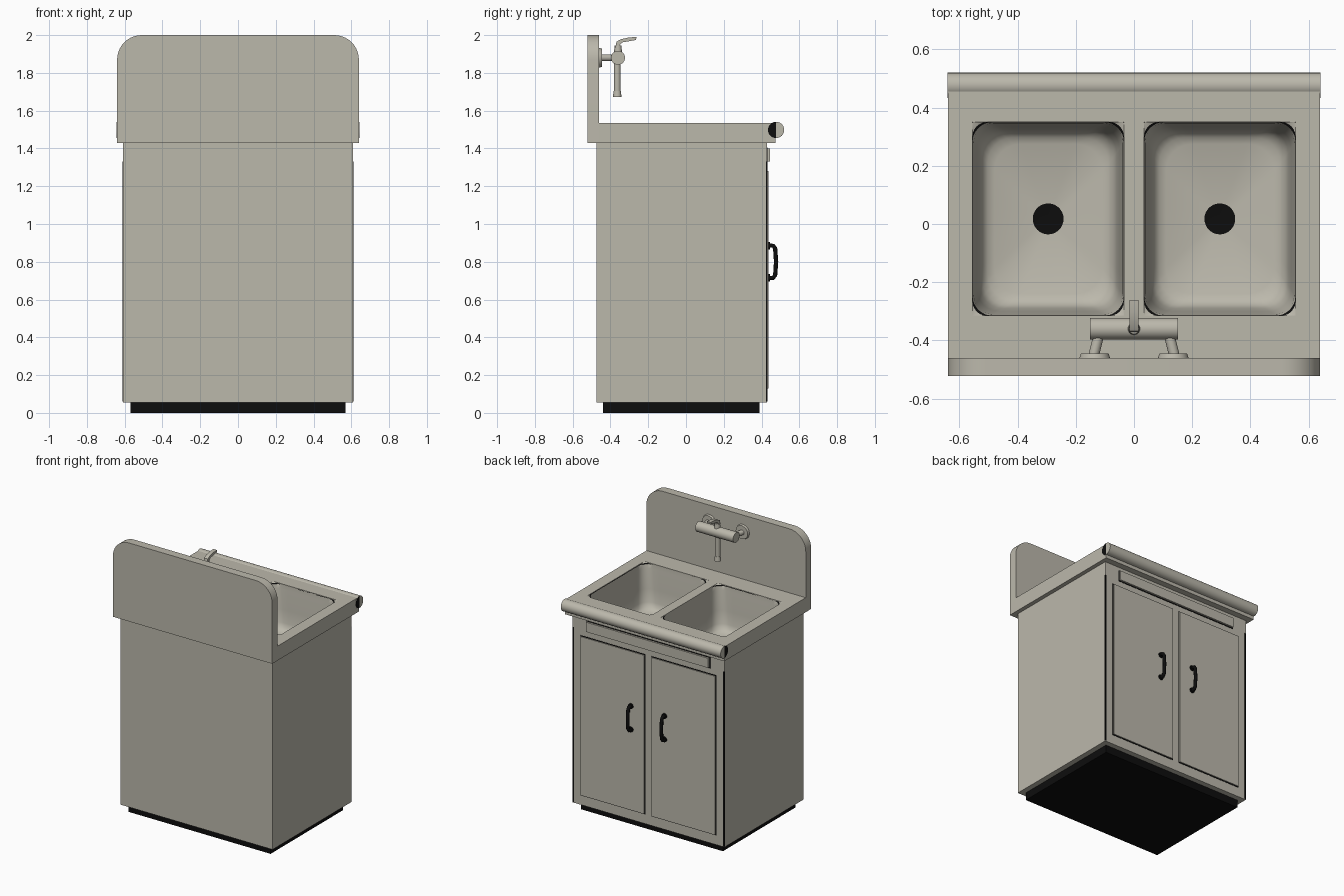
import bpy, bmesh, math
from mathutils import Vector

if "Cube" in bpy.data.objects:
    bpy.data.objects.remove(bpy.data.objects["Cube"])


def material(name, rgb):
    m = bpy.data.materials.new(name)
    m.diffuse_color = (*rgb, 1)
    m.use_nodes = True
    m.node_tree.nodes["Principled BSDF"].inputs["Base Color"].default_value = m.diffuse_color
    return m


GREY = material("warm_grey", (0.50, 0.48, 0.41))
BLACK = material("black", (0.004, 0.004, 0.004))


def finish(name, bm, mats, smooth=False, recalc=True):
    if recalc:
        bmesh.ops.recalc_face_normals(bm, faces=bm.faces)
    me = bpy.data.meshes.new(name)
    bm.to_mesh(me)
    bm.free()
    for m in mats:
        me.materials.append(m)
    ob = bpy.data.objects.new(name, me)
    bpy.context.collection.objects.link(ob)
    if smooth:
        bpy.ops.object.select_all(action='DESELECT')
        ob.select_set(True)
        bpy.context.view_layer.objects.active = ob
        bpy.ops.object.shade_smooth_by_angle(angle=math.radians(35))
    return ob


def box(name, x, y, z, mat, open_top=False):
    bm = bmesh.new()
    bmesh.ops.create_cube(bm, size=1)
    for v in bm.verts:
        v.co = [r[0] + (c + 0.5) * (r[1] - r[0]) for c, r in zip(v.co, (x, y, z))]
    if open_top:
        bm.faces.ensure_lookup_table()
        top = max(bm.faces, key=lambda f: f.calc_center_median().z)
        bmesh.ops.delete(bm, geom=[top], context='FACES')
    return finish(name, bm, [mat])


def rod(name, a, b, r1, r2=None, mat=GREY, n=24):
    """Capped cylinder or cone from point a to point b."""
    a, b = Vector(a), Vector(b)
    bm = bmesh.new()
    bmesh.ops.create_cone(bm, cap_ends=True, segments=n, radius1=r1,
                          radius2=r1 if r2 is None else r2, depth=(b - a).length)
    q = (b - a).to_track_quat('Z', 'Y')
    for v in bm.verts:
        v.co = q @ v.co + (a + b) / 2
    return finish(name, bm, [mat], True)


def prism(name, pts, axis, lo, hi, mat=GREY):
    """Extrude a 2D outline along x (points are y,z) or y (points are x,z)."""
    bm = bmesh.new()
    place = (lambda p, d: (d, p[0], p[1])) if axis == 'x' else (lambda p, d: (p[0], d, p[1]))
    f = bm.faces.new([bm.verts.new(place(p, lo)) for p in pts])
    ext = bmesh.ops.extrude_face_region(bm, geom=[f])['geom']
    move = Vector(place((0, 0), hi - lo))
    for v in ext:
        if isinstance(v, bmesh.types.BMVert):
            v.co += move
    return finish(name, bm, [mat], True)


# Cabinet and recessed plinth
box("plinth", (-0.57, 0.57), (-0.44, 0.39), (0, 0.06), BLACK)
box("cabinet", (-0.61, 0.61), (-0.475, 0.43), (0.055, 1.432), GREY, open_top=True)
box("drawer_panel", (-0.49, 0.49), (0.425, 0.445), (1.33, 1.40), GREY)
box("drawer_panel_gap", (-0.496, 0.496), (0.425, 0.432), (1.324, 1.406), BLACK)

# Doors with dark gaps and bowed handles
for s, side in ((-1, "left"), (1, "right")):
    def span(a, b):
        return tuple(sorted((s * a, s * b)))
    box(side + "_door_gap", span(0.024, 0.546), (0.425, 0.432), (0.124, 1.286), BLACK)
    box(side + "_door", span(0.03, 0.54), (0.425, 0.438), (0.13, 1.28), GREY)
    box(side + "_corner_gap", span(0.60, 0.611), (0.424, 0.431), (0.06, 1.33), BLACK)
    cu = bpy.data.curves.new(side + "_handle", 'CURVE')
    cu.dimensions = '3D'
    cu.bevel_depth = 0.012
    cu.bevel_resolution = 3
    cu.use_fill_caps = True
    path = [(0.43, 0.715), (0.462, 0.715), (0.472, 0.73), (0.477, 0.80),
            (0.472, 0.87), (0.462, 0.885), (0.43, 0.885)]
    sp = cu.splines.new('POLY')
    sp.points.add(len(path) - 1)
    for p, (y, z) in zip(sp.points, path):
        p.co = (s * 0.135, y, z, 1)
    cu.materials.append(BLACK)
    bpy.context.collection.objects.link(bpy.data.objects.new(side + "_handle", cu))
    for z in (0.715, 0.885):
        rod(side + "_handle_foot", (s * 0.135, 0.43, z), (s * 0.135, 0.446, z), 0.019, mat=BLACK, n=16)

# Countertop with two rectangular openings
xs = [-0.64, -0.555, -0.035, 0.035, 0.555, 0.64]
ys = [-0.462, -0.315, 0.35, 0.475]
bm = bmesh.new()
for z, flip in ((1.535, False), (1.43, True)):
    g = [[bm.verts.new((x, y, z)) for y in ys] for x in xs]
    for i in range(5):
        for j in range(3):
            if not (j == 1 and i in (1, 3)):
                q = [g[i][j], g[i + 1][j], g[i + 1][j + 1], g[i][j + 1]]
                bm.faces.new(q[::-1] if flip else q)
edges = [e for e in bm.edges if e.is_boundary]
for e in edges:
    a, b = e.verts
    if a.co.z > 1.5:
        low = [next(v for v in bm.verts if v.co.z < 1.5 and (v.co.xy - p.co.xy).length < 1e-5)
               for p in (a, b)]
        bm.faces.new((a, b, low[1], low[0]))
finish("countertop", bm, [GREY])

# Splashback with rounded upper corners
R = 0.13
outline = [(-0.64, 1.43), (0.64, 1.43)]
for cx, start in ((0.64 - R, 0), (-0.64 + R, 90)):
    for k in range(11):
        t = math.radians(start + k * 9)
        outline.append((cx + R * math.cos(t), 2.0 - R + R * math.sin(t)))
prism("splashback", outline, 'y', -0.522, -0.46)

# Rolled front edge, with a dark inner half on each end
bm = bmesh.new()
bmesh.ops.create_cone(bm, cap_ends=True, cap_tris=True, segments=32,
                      radius1=0.043, radius2=0.043, depth=1.284)
for v in bm.verts:
    x, y, z = v.co
    v.co = (z, 0.477 + x, 1.498 + y)
for f in bm.faces:
    c = f.calc_center_median()
    if abs(c.x) > 0.6 and c.y < 0.477:
        f.material_index = 1
finish("front_roll", bm, [GREY, BLACK], True)


# Basins: rounded rectangles lofted down to a round drain
def ring(hx, hy, r, z):
    corners = []
    for sx, sy, start in ((1, 1, 0), (-1, 1, 90), (-1, -1, 180), (1, -1, 270)):
        corners.append([Vector((sx * (hx - r) + r * math.cos(math.radians(start + k * 15)),
                                sy * (hy - r) + r * math.sin(math.radians(start + k * 15)), z))
                        for k in range(7)])
    pts = []
    for i, c in enumerate(corners):
        nxt = corners[(i + 1) % 4][0]
        pts += c + [c[-1].lerp(nxt, k / 8) for k in range(1, 8)]
    return pts


levels = [(0, 0.002, 1.535), (0, 0.048, 1.531), (0, 0.066, 1.527), (0.004, 0.068, 1.50),
          (0.015, 0.075, 1.36), (0.025, 0.08, 1.27), (0.035, 0.085, 1.24),
          (0.052, 0.09, 1.222), (0.075, 0.09, 1.215)]
for s, side in ((-1, "left"), (1, "right")):
    rings = [ring(0.26 - i, 0.3325 - i, r, z) for i, r, z in levels]
    drain = []
    for p in rings[-1]:
        t = math.atan2(p.y, p.x)
        drain.append(Vector((0.053 * math.cos(t), 0.053 * math.sin(t), 1.185)))
    rings.append(drain)
    bm = bmesh.new()
    vr = [[bm.verts.new(p + Vector((s * 0.295, 0.0175, 0))) for p in r] for r in rings]
    n = len(drain)
    for k in range(len(vr) - 1):
        for i in range(n):
            j = (i + 1) % n
            f = bm.faces.new((vr[k][i], vr[k][j], vr[k + 1][j], vr[k + 1][i]))
            f.material_index = 1 if k == 1 else 0
    bm.faces.new(vr[-1]).material_index = 1
    bmesh.ops.dissolve_degenerate(bm, dist=1e-6, edges=bm.edges)
    finish(side + "_basin", bm, [GREY, BLACK], True, recalc=False)

# Wall-mounted mixer tap
rod("tap_body", (-0.152, -0.36, 1.88), (0.152, -0.36, 1.88), 0.037, n=32)
for s, side in ((-1, "left"), (1, "right")):
    rod(side + "_tap_flange", (s * 0.135, -0.462, 1.88), (s * 0.135, -0.446, 1.88), 0.053, 0.048, n=32)
    rod(side + "_tap_inlet", (s * 0.138, -0.45, 1.88), (s * 0.118, -0.37, 1.88), 0.018)
rod("tap_spout", (0, -0.364, 1.87), (0, -0.364, 1.70), 0.018)
rod("tap_spout_tip", (0, -0.364, 1.705), (0, -0.364, 1.672), 0.019, 0.023)
rod("tap_lever_base", (0, -0.36, 1.90), (0, -0.36, 1.945), 0.022, 0.018)
lever = [(-0.374, 1.935), (-0.350, 1.935), (-0.348, 1.952), (-0.335, 1.962), (-0.265, 1.974),
         (-0.262, 1.990), (-0.30, 1.988), (-0.345, 1.978), (-0.368, 1.965)]
prism("tap_lever", lever, 'x', -0.015, 0.015)
